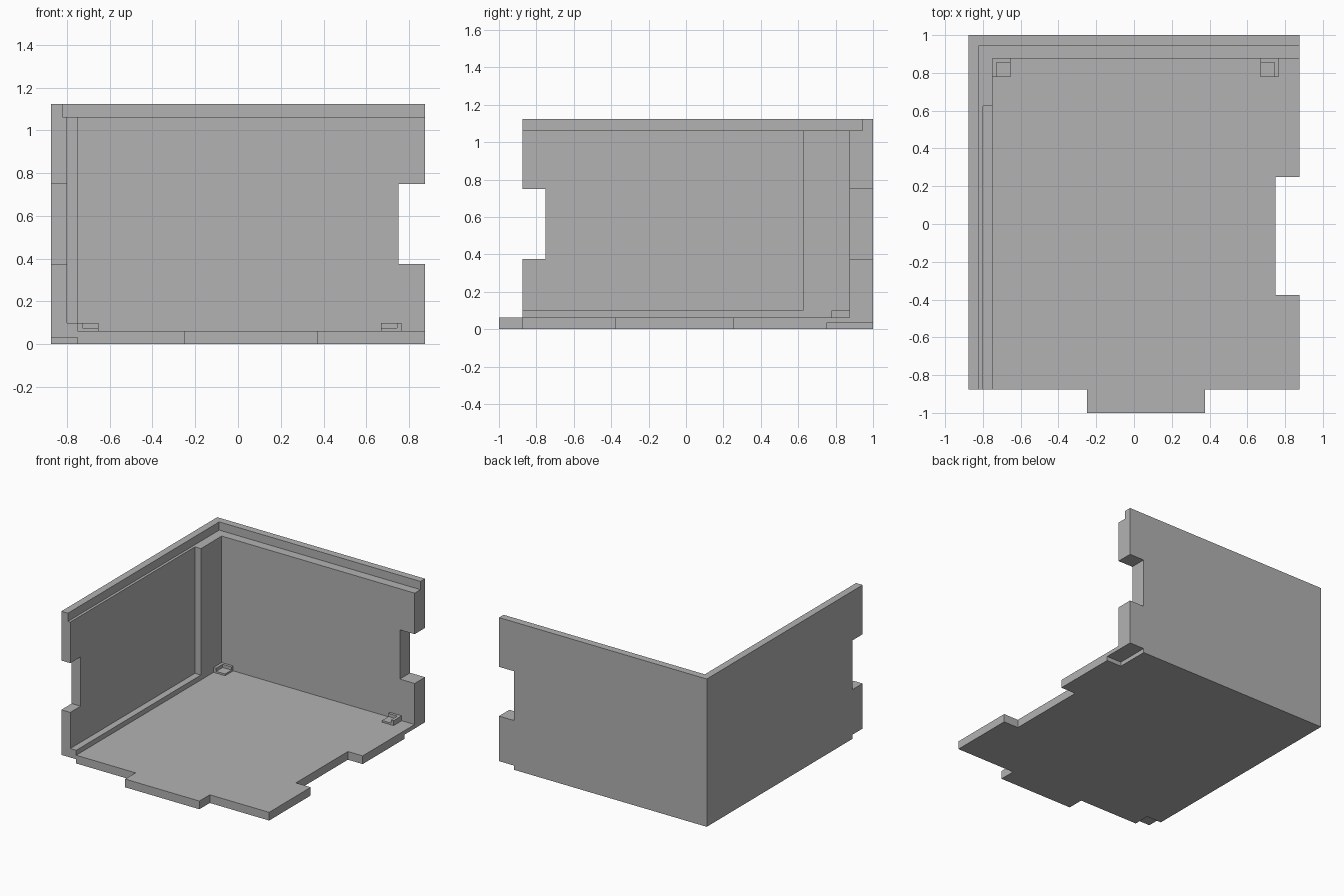
import bpy
import bmesh

cube = bpy.data.objects.get("Cube")
if cube:
    bpy.data.objects.remove(cube, do_unlink=True)

# One plain grey for everything
GREY = (0.448, 0.448, 0.448, 1.0)
grey = bpy.data.materials.new("plain grey")
grey.use_nodes = True
grey.diffuse_color = GREY
grey.node_tree.nodes["Principled BSDF"].inputs["Base Color"].default_value = GREY


def box(name, xs, ys, zs):
    """Box between low and high limits on each axis."""
    bm = bmesh.new()
    bmesh.ops.create_cube(bm, size=1)
    for v in bm.verts:
        v.co = [lim[0] if c < 0 else lim[1] for c, lim in zip(v.co, (xs, ys, zs))]
    mesh = bpy.data.meshes.new(name)
    bm.to_mesh(mesh)
    bm.free()
    mesh.materials.append(grey)
    ob = bpy.data.objects.new(name, mesh)
    bpy.context.collection.objects.link(ob)
    return ob


def carve(ob, *limits):
    """Cut boxes out of an object and tidy the flat faces."""
    bpy.context.view_layer.objects.active = ob
    for lim in limits:
        cutter = box("cutter", *lim)
        cutter.hide_render = True
        mod = ob.modifiers.new("cut", "BOOLEAN")
        mod.operation = "DIFFERENCE"
        mod.solver = "EXACT"
        mod.object = cutter
        bpy.ops.object.modifier_apply(modifier=mod.name)
        bpy.data.objects.remove(cutter, do_unlink=True)
    bm = bmesh.new()
    bm.from_mesh(ob.data)
    bmesh.ops.remove_doubles(bm, verts=bm.verts, dist=0.0005)
    bmesh.ops.dissolve_limit(bm, angle_limit=0.01, verts=bm.verts, edges=bm.edges)
    bm.to_mesh(ob.data)
    bm.free()


SIDE, INNER, BACK, FRONT = 0.875, 0.75, 1.0, -0.875
FLOOR, HEIGHT, LEDGE = 0.0625, 1.125, 1.0625
OUT = 2.0                      # overshoot past the outside
SLOT = (0.375, 0.75)           # height range of the wall notches
STEP = (-OUT, 0.032)           # shallow steps underneath

# Shell: floor, back wall and right wall carved from one block
shell = box("corner_shell", (-SIDE, SIDE), (-1, BACK), (0, HEIGHT))
carve(
    shell,
    # front edge either side of the floor tab
    ((-OUT, -0.25), (-OUT, FRONT), (-1, OUT)),
    ((0.375, OUT), (-OUT, FRONT), (-1, OUT)),
    # interior, lid ledge and wall recess
    ((-INNER, OUT), (-OUT, 0.875), (FLOOR, OUT)),
    ((-0.82, OUT), (-OUT, 0.945), (LEDGE, OUT)),
    ((-0.80, 0), (-OUT, 0.625), (0.10, OUT)),
    # interlocking notches in back wall, right wall and floor
    ((INNER, OUT), (0.8, OUT), SLOT),
    ((-OUT, -0.7), (-OUT, -INNER), SLOT),
    ((INNER, OUT), (-0.375, 0.25), (-1, 0.3)),
    # steps under the two open corners
    ((INNER, OUT), (INNER, OUT), STEP),
    ((-OUT, -INNER), (-OUT, -INNER), STEP),
)

# Brackets: small corner cups on the floor against the back wall
WIDTH, RIM = 0.097, 0.022
for name, outer, sign in (("right_bracket", -0.75, 1), ("left_bracket", 0.766, -1)):
    ends = sorted((outer, outer + sign * WIDTH))
    pocket = sorted((outer + sign * RIM, outer + sign * WIDTH * 2))
    bracket = box(name, ends, (0.777, 0.876), (0.05, 0.10))
    carve(bracket, (pocket, (0.6, 0.855), (0.076, 0.3)))
